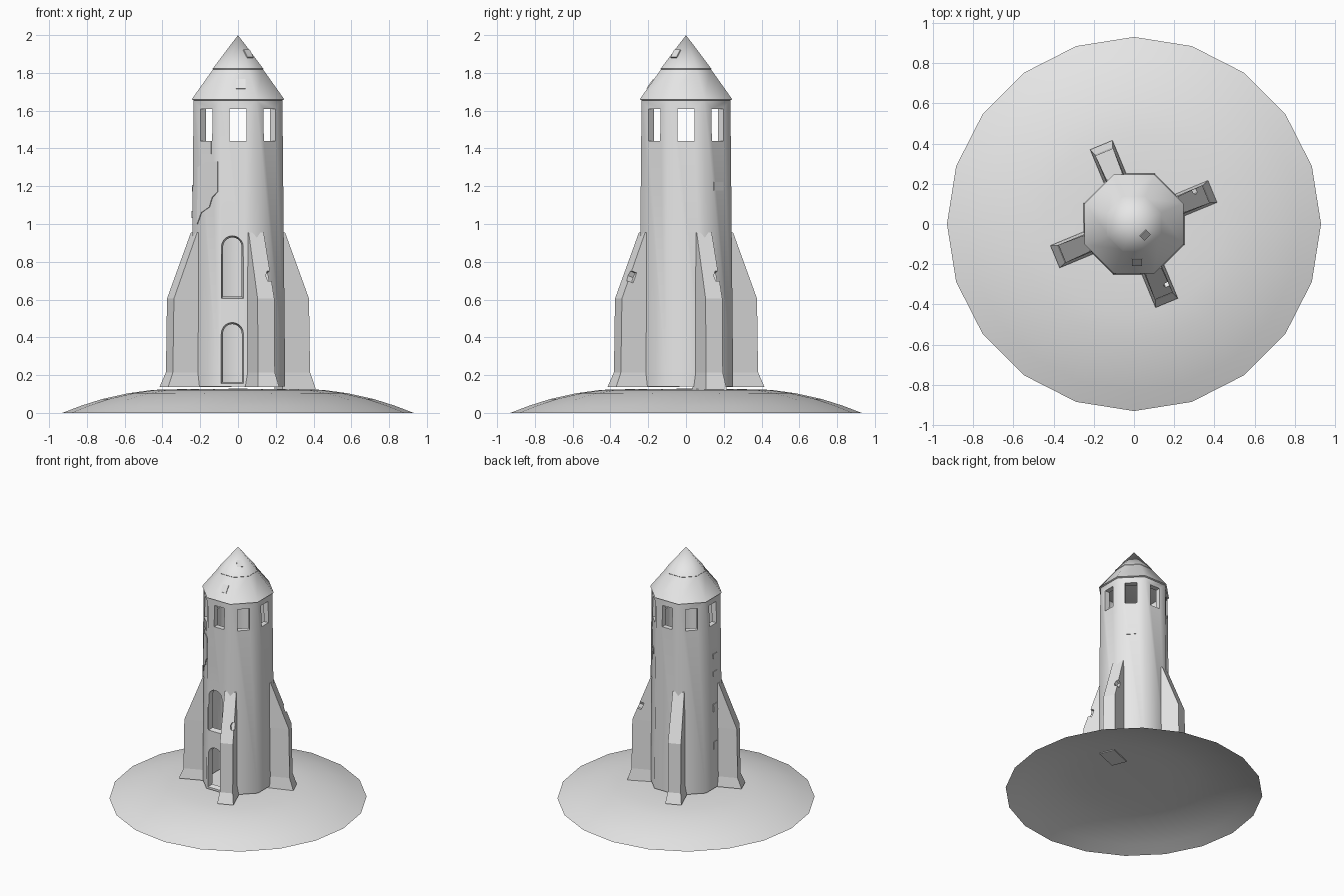
import bpy, bmesh, math
from mathutils import Matrix

if "Cube" in bpy.data.objects:
    bpy.data.objects.remove(bpy.data.objects["Cube"])

GREY = (0.8, 0.8, 0.8, 1.0)
stone = bpy.data.materials.new("pale_stone")
stone.use_nodes = True
stone.diffuse_color = GREY
stone.node_tree.nodes["Principled BSDF"].inputs["Base Color"].default_value = GREY

OCT = math.cos(math.pi / 8)


def finish(name, bm, fix=True):
    if fix:
        bmesh.ops.recalc_face_normals(bm, faces=bm.faces)
    mesh = bpy.data.meshes.new(name)
    bm.to_mesh(mesh)
    bm.free()
    mesh.materials.append(stone)
    ob = bpy.data.objects.new(name, mesh)
    bpy.context.collection.objects.link(ob)
    return ob


def activate(ob):
    bpy.ops.object.select_all(action='DESELECT')
    ob.select_set(True)
    bpy.context.view_layer.objects.active = ob


def smooth(ob):
    activate(ob)
    bpy.ops.object.shade_smooth_by_angle(angle=math.radians(50))


def cut(ob, cutter):
    cutter.hide_render = True
    mod = ob.modifiers.new("cut", 'BOOLEAN')
    mod.operation, mod.solver, mod.object = 'DIFFERENCE', 'EXACT', cutter
    activate(ob)
    bpy.ops.object.modifier_apply(modifier=mod.name)
    bpy.data.objects.remove(cutter)


def bridge(bm, low, high):
    n = len(low)
    for j in range(n):
        k = (j + 1) % n
        ring = [low[j], low[k], high[k], high[j]]
        bm.faces.new(list(dict.fromkeys(ring)))


def lathe(name, profile, n, turn=0.0, closed=False):
    """Rings of n sides; a zero radius makes a pole."""
    bm = bmesh.new()
    rings = []
    for r, z in profile:
        if r == 0:
            rings.append([bm.verts.new((0, 0, z))] * n)
            continue
        angles = [turn + math.tau * j / n for j in range(n)]
        rings.append([bm.verts.new((r * math.cos(a), r * math.sin(a), z)) for a in angles])
    for low, high in zip(rings, rings[1:]):
        bridge(bm, low, high)
    if closed:
        bridge(bm, rings[-1], rings[0])
    return finish(name, bm, fix=False)


def octagon(name, profile, closed=False):
    return lathe(name, [(a / OCT, z) for a, z in profile], 8, math.pi / 8, closed)


def facet(degrees, dist, z, tilt=0.0):
    """Frame on a wall: x sideways, y up the slope, z outward."""
    c, s = math.cos(tilt), math.sin(tilt)
    basis = Matrix(((0, -s, c, dist), (1, 0, 0, 0), (0, c, s, z), (0, 0, 0, 1)))
    return Matrix.Rotation(math.radians(degrees), 4, 'Z') @ basis


def loft(bm, low, high, frame):
    a, b = ([bm.verts.new(frame @ Matrix.Translation(p).translation) for p in ring]
            for ring in (low, high))
    bridge(bm, a, b)
    bm.faces.new(a[::-1])
    bm.faces.new(b)


def prism(bm, pts, frame, d0, d1):
    loft(bm, [(x, y, d0) for x, y in pts], [(x, y, d1) for x, y in pts], frame)


def rect(w, h):
    return [(-w / 2, -h / 2), (w / 2, -h / 2), (w / 2, h / 2), (-w / 2, h / 2)]


def plate(name, pts, frame):
    bm = bmesh.new()
    prism(bm, pts, frame, -0.003, 0.005)
    return finish(name, bm)


# Ground mound: open smooth shell
smooth(lathe("mound", [(0.93, 0), (0.83, 0.038), (0.72, 0.073), (0.58, 0.104),
                       (0.45, 0.122), (0.25, 0.127), (0, 0.128)], 20))

# Hollow tower wall
BASE, TOP, WALL = 0.14, 1.66, 0.04
tower = octagon("tower_wall", [(0.25, BASE), (0.235, TOP), (0.235 - WALL, TOP),
                               (0.25 - WALL, BASE)], closed=True)

# Ring of eight windows
bm = bmesh.new()
for i in range(8):
    prism(bm, rect(0.088, 0.17), facet(45 * i, 0.22, 1.525), -0.05, 0.05)
cut(tower, finish("window_cutter", bm))


# Two arched openings with splayed sides
def arch(z0, z1, grow):
    half = 0.06 + grow
    turn = [math.pi * k / 10 for k in range(11)]
    return [(-half, z0 - grow), (half, z0 - grow)] + [
        (half * math.cos(t), z1 - 0.06 + half * math.sin(t)) for t in turn]


bm = bmesh.new()
for z0, z1 in ((0.155, 0.48), (0.605, 0.94)):
    inner = [(x - 0.03, z, 0.18) for x, z in arch(z0, z1, -0.016)]
    outer = [(x - 0.03, z, 0.29) for x, z in arch(z0, z1, 0.008)]
    loft(bm, inner, outer, facet(-90, 0, 0))
cut(tower, finish("arch_cutter", bm))
smooth(tower)

# Roof: lower skirt and upper cap
smooth(octagon("roof_skirt", [(0, 1.655), (0.235, 1.655), (0.245, 1.66),
                              (0.128, 1.825), (0, 1.83)]))
smooth(octagon("roof_cap", [(0, 1.815), (0.13, 1.815), (0.134, 1.822), (0, 2.0)]))

# Four buttresses on alternate corners
for i, side in enumerate(("right", "back", "left", "front")):
    foot = 0.115 if i == 0 else 0.137
    angle = 22.5 + 90 * i
    bm = bmesh.new()
    spin = Matrix.Rotation(math.radians(angle), 4, 'Z')
    rings = []
    for z, reach, w in ((foot, 0.425, 0.06), (0.215, 0.393, 0.048),
                        (0.605, 0.387, 0.048), (0.955, 0.252, 0.043)):
        corners = ((0.232, -w), (reach, -w), (reach, w), (0.232, w))
        rings.append([bm.verts.new((spin @ Matrix.Translation((x, y, z))).translation)
                      for x, y in corners])
    for low, high in zip(rings, rings[1:]):
        bridge(bm, low, high)
    bm.faces.new(rings[0][::-1])
    bm.faces.new(rings[-1])
    buttress = finish("buttress_" + side, bm)
    if i in (0, 3):
        # Broken chip on the sloping edge
        bm = bmesh.new()
        chip = [(0.025, -0.03), (0.07, -0.03), (0.07, 0.03), (0.03, 0.025), (0.018, 0)]
        prism(bm, chip, facet(angle, 0.335, 0.725, 0.37), -0.025, 0.04)
        cut(buttress, finish("chip_cutter", bm))

# Loose bricks standing proud of the wall
LEAN = 0.01


def wall(degrees, z):
    return facet(degrees, 0.25 - LEAN * (z - BASE), z, LEAN)


for n, z in enumerate((0.48, 0.78, 1.05, 1.19)):
    plate("brick_left_%d" % n, rect(0.05, 0.06 if n < 2 else 0.035),
          wall(180, z) @ Matrix.Translation((0.02, 0, 0)))
plate("brick_back", rect(0.07, 0.045), wall(45, 1.2))
plate("brick_front", rect(0.08, 0.07), wall(225, 1.405))

# Broken plaster patch with a stepped lower edge
patch = [(-0.06, -0.2), (-0.03, -0.14), (0.03, -0.11), (0.05, -0.06), (0.09, -0.03),
         (0.09, 0.13), (0, 0.13), (-0.06, 0.1)]
plate("plaster_patch", patch, wall(225, 1.2))

# Roof shingles
plate("shingle_low", rect(0.05, 0.06),
      facet(-90, 0.188, 1.74, 0.617) @ Matrix.Translation((0.015, 0, 0)))
plate("shingle_high", rect(0.045, 0.05), facet(-45, 0.076, 1.9, 0.645))
